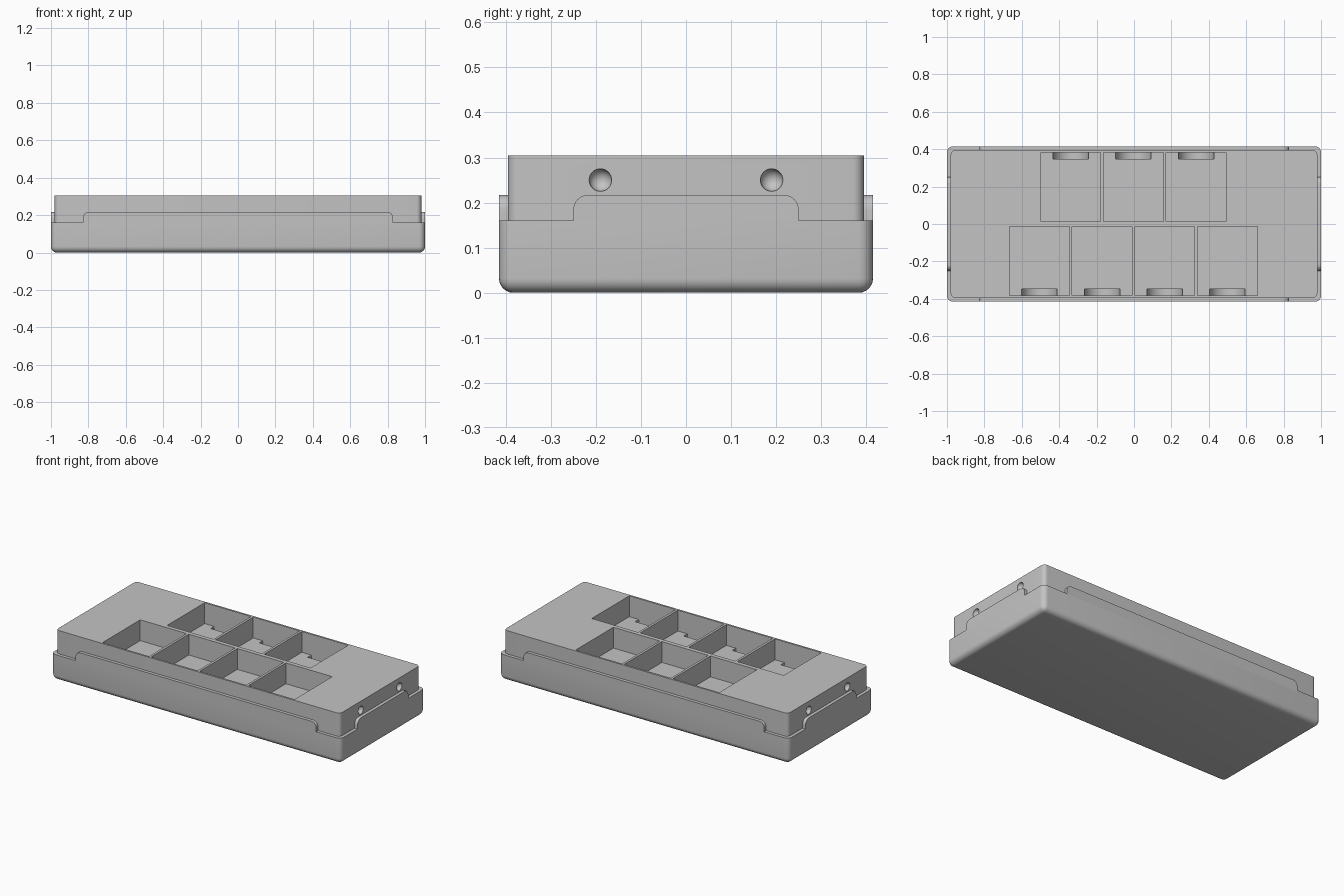
import bpy, bmesh, math
from mathutils import Matrix

cube = bpy.data.objects.get("Cube")
if cube:
    bpy.data.objects.remove(cube, do_unlink=True)

grey = bpy.data.materials.new("light grey plastic")
grey.use_nodes = True
colour = (0.55, 0.55, 0.55, 1)
grey.diffuse_color = colour
grey.node_tree.nodes["Principled BSDF"].inputs["Base Color"].default_value = colour

HALF_X, HALF_Y = 1.0, 0.415       # outside of the tray
LID_X, LID_Y = 0.98, 0.395        # raised block
LEDGE, LIP, TOP = 0.16, 0.217, 0.305
FLOOR = 0.175                     # pocket floor height


def finish(name, bm):
    bmesh.ops.recalc_face_normals(bm, faces=bm.faces)
    mesh = bpy.data.meshes.new(name)
    bm.to_mesh(mesh)
    bm.free()
    obj = bpy.data.objects.new(name, mesh)
    bpy.context.collection.objects.link(obj)
    mesh.materials.append(grey)
    return obj


def box(bm, x0, x1, y0, y1, z0, z1):
    m = Matrix.Translation(((x0 + x1) / 2, (y0 + y1) / 2, (z0 + z1) / 2))
    m = m @ Matrix.Diagonal((x1 - x0, y1 - y0, z1 - z0, 1))
    bmesh.ops.create_cube(bm, size=1, matrix=m)


def rounded_block(name, hx, hy, z0, z1, radius, round_bottom):
    bm = bmesh.new()
    box(bm, -hx, hx, -hy, hy, z0, z1)
    edges = []
    for e in bm.edges:
        a, b = (v.co.z for v in e.verts)
        if abs(a - b) > 0.01 or (round_bottom and max(a, b) < z0 + 0.01):
            edges.append(e)
    bmesh.ops.bevel(bm, geom=edges, offset=radius, segments=6,
                    profile=0.5, affect='EDGES')
    return finish(name, bm)


def lip(name, half_len, inner, outer, angle):
    """Upright strip with rounded upper corners, standing on the ledge."""
    r = 0.033
    pts = [(-half_len, LEDGE - 0.01), (half_len, LEDGE - 0.01)]
    for side in (1, -1):
        for i in range(9):
            a = math.radians(90 * i / 8)
            if side < 0:
                a = math.pi / 2 - a
            pts.append((side * (half_len - r + r * math.cos(a)),
                        LIP - r + r * math.sin(a)))
    bm = bmesh.new()
    face = bm.faces.new([bm.verts.new((x, -outer, z)) for x, z in pts])
    ext = bmesh.ops.extrude_face_region(bm, geom=[face])
    moved = [g for g in ext["geom"] if isinstance(g, bmesh.types.BMVert)]
    bmesh.ops.translate(bm, verts=moved, vec=(0, outer - inner, 0))
    bm.transform(Matrix.Rotation(angle, 4, 'Z'))
    return finish(name, bm)


def cut(obj, cutter):
    mod = obj.modifiers.new("cut", 'BOOLEAN')
    mod.operation = 'DIFFERENCE'
    mod.solver = 'EXACT'
    mod.object = cutter
    bpy.context.view_layer.objects.active = obj
    bpy.ops.object.modifier_apply(modifier=mod.name)


# Tray and raised block
tray = rounded_block("tray", HALF_X, HALF_Y, 0, LEDGE, 0.032, True)
block = rounded_block("compartment_block", LID_X, LID_Y, LEDGE - 0.01, TOP, 0.025, False)

# Raised lips along the four tray sides
lips = [
    lip("front_lip", 0.83, LID_Y - 0.004, HALF_Y, 0),
    lip("left_lip", 0.25, LID_X - 0.004, HALF_X, math.pi / 2),
    lip("back_lip", 0.83, LID_Y - 0.004, HALF_Y, math.pi),
    lip("right_lip", 0.25, LID_X - 0.004, HALF_X, -math.pi / 2),
]

# Cutters: four front and three back pockets, each with a round finger recess
pockets, recesses, dimples = bmesh.new(), bmesh.new(), bmesh.new()
PITCH, WIDTH = 0.335, 0.32
for count, side in ((4, -1), (3, 1)):
    for i in range(count):
        x = (i - (count - 1) / 2) * PITCH - 0.003
        y0, y1 = sorted((side * 0.013, side * 0.383))
        box(pockets, x - WIDTH / 2, x + WIDTH / 2, y0, y1, FLOOR, TOP + 0.1)
        m = Matrix.Translation((x, side * 0.3655, FLOOR + 0.001))
        m = m @ Matrix.Rotation(math.pi / 2, 4, 'X')
        bmesh.ops.create_cone(recesses, cap_ends=True, segments=48, radius1=0.095,
                              radius2=0.095, depth=0.035, matrix=m)

# Round dimples in both ends
for sx in (-1, 1):
    for sy in (-1, 1):
        bmesh.ops.create_uvsphere(dimples, u_segments=24, v_segments=16, radius=0.025,
                                  matrix=Matrix.Translation((sx * LID_X, sy * 0.19, 0.25)))

pocket_cutter = finish("pocket_cutter", pockets)
recess_cutter = finish("recess_cutter", recesses)
dimple_cutter = finish("dimple_cutter", dimples)
for cutter in (pocket_cutter, recess_cutter, dimple_cutter):
    cut(block, cutter)
cut(tray, recess_cutter)
for cutter in (pocket_cutter, recess_cutter, dimple_cutter):
    bpy.data.objects.remove(cutter, do_unlink=True)

# Smooth shading with sharp edges kept
bpy.ops.object.select_all(action='DESELECT')
for obj in [tray, block] + lips:
    obj.data.materials.clear()
    obj.data.materials.append(grey)
    obj.select_set(True)
bpy.context.view_layer.objects.active = tray
bpy.ops.object.shade_smooth_by_angle(angle=math.radians(30))
